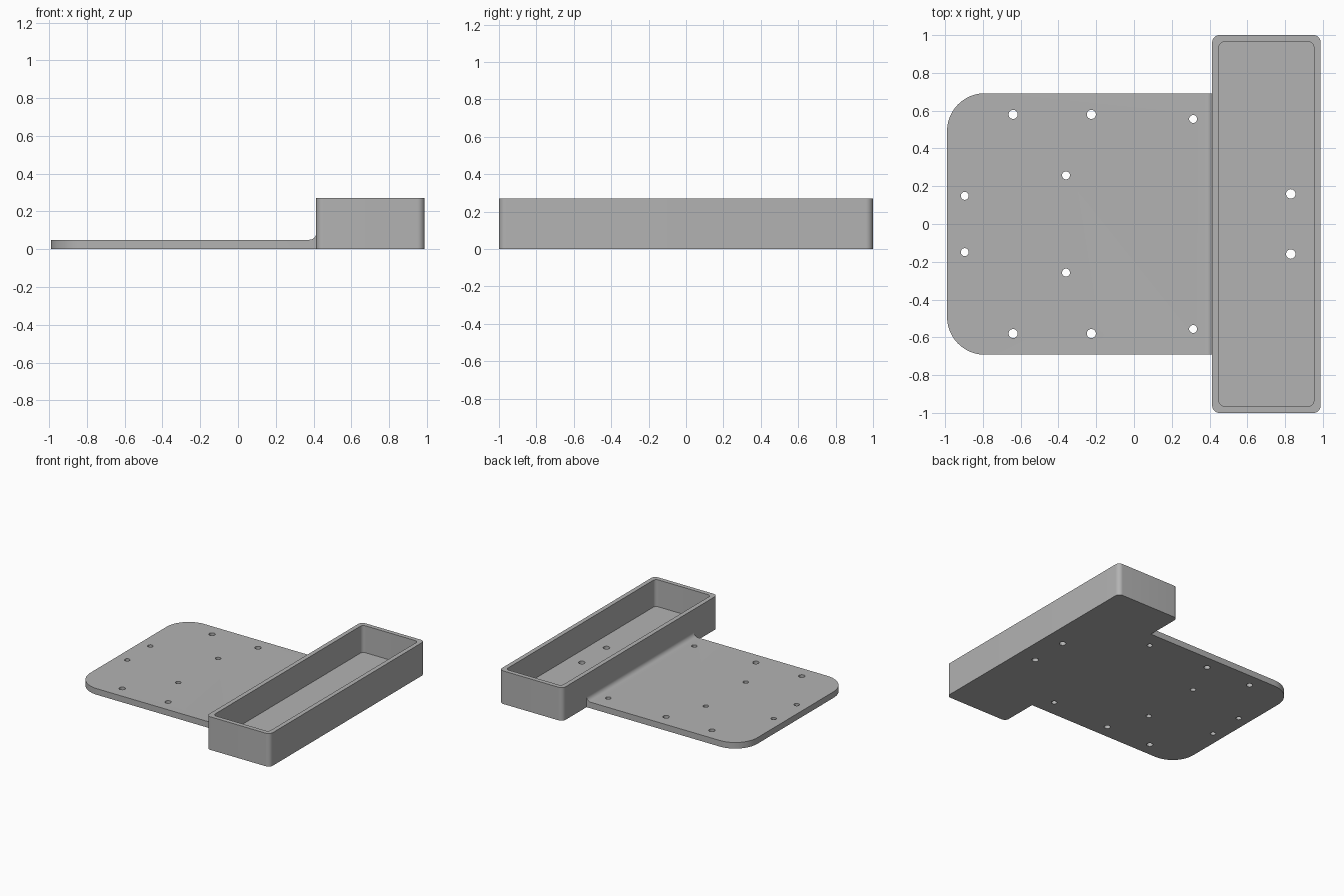
import bpy, bmesh, math
from mathutils import Matrix

if "Cube" in bpy.data.objects:
    bpy.data.objects.remove(bpy.data.objects["Cube"])

grey = bpy.data.materials.new("plain grey")
grey.use_nodes = True
colour = (0.45, 0.45, 0.45, 1)
grey.diffuse_color = colour
grey.node_tree.nodes["Principled BSDF"].inputs["Base Color"].default_value = colour

LEFT, JOIN, RIGHT = -0.99, 0.414, 0.988
PLATE_Y, THICK, HEIGHT, WALL = 0.692, 0.05, 0.27, 0.036


def finish(name, bm):
    bmesh.ops.recalc_face_normals(bm, faces=bm.faces)
    mesh = bpy.data.meshes.new(name)
    bm.to_mesh(mesh)
    bm.free()
    mesh.materials.append(grey)
    obj = bpy.data.objects.new(name, mesh)
    bpy.context.collection.objects.link(obj)
    return obj


def round_uprights(bm, radius, test=lambda x: True):
    edges = [e for e in bm.edges
             if abs(e.verts[0].co.z - e.verts[1].co.z) > 0.01
             and (e.verts[0].co - e.verts[1].co).xy.length < 1e-5
             and test(e.verts[0].co.x)]
    bmesh.ops.bevel(bm, geom=edges, offset=radius, segments=12,
                    profile=0.5, affect='EDGES')


def rounded_box(name, x0, x1, half_y, z0, z1, radius):
    bm = bmesh.new()
    place = Matrix.Translation(((x0 + x1) / 2, 0, (z0 + z1) / 2))
    size = Matrix.Diagonal((x1 - x0, 2 * half_y, z1 - z0, 1))
    bmesh.ops.create_cube(bm, size=1, matrix=place @ size)
    round_uprights(bm, radius)
    return finish(name, bm)


def cut(target, cutter):
    mod = target.modifiers.new(cutter.name, 'BOOLEAN')
    mod.operation, mod.solver, mod.object = 'DIFFERENCE', 'EXACT', cutter
    bpy.context.view_layer.objects.active = target
    bpy.ops.object.modifier_apply(modifier=mod.name)


# Base plate: side profile with a fillet against the tray, extruded across
FILLET = 0.036
profile = [(JOIN, 0), (LEFT, 0), (LEFT, THICK)]
for i in range(9):
    a = math.pi / 2 * i / 8
    profile.append((JOIN - FILLET + FILLET * math.sin(a),
                    THICK + FILLET - FILLET * math.cos(a)))
bm = bmesh.new()
side = bm.faces.new([bm.verts.new((x, -PLATE_Y, z)) for x, z in profile])
moved = bmesh.ops.extrude_face_region(bm, geom=[side], use_keep_orig=True)
bmesh.ops.translate(bm, vec=(0, 2 * PLATE_Y, 0),
                    verts=[v for v in moved["geom"] if isinstance(v, bmesh.types.BMVert)])
round_uprights(bm, 0.2, lambda x: x < LEFT + 0.01)
plate = finish("base_plate", bm)

# Open tray
tray = rounded_box("tray", JOIN, RIGHT, 1, 0, HEIGHT, 0.038)
cavity = rounded_box("tray_cavity_cutter", JOIN + WALL, RIGHT - WALL, 1 - WALL,
                     THICK, HEIGHT + 0.1, 0.028)
cut(tray, cavity)

# Mirrored pairs of screw holes: x, y, radius
plate_holes = [(-0.64, 0.58, 0.024), (-0.226, 0.58, 0.024), (0.313, 0.556, 0.021),
               (-0.36, 0.257, 0.021), (-0.896, 0.149, 0.021)]
tray_holes = [(0.83, 0.159, 0.025)]


def hole_cutter(name, holes):
    bm = bmesh.new()
    for x, y, r in holes:
        for s in (-1, 1):
            bmesh.ops.create_cone(bm, cap_ends=True, segments=32, radius1=r, radius2=r,
                                  depth=0.3, matrix=Matrix.Translation((x, s * y, 0)))
    return finish(name, bm)


cutters = [cavity]
for part, holes in ((plate, plate_holes), (tray, tray_holes)):
    cutter = hole_cutter(part.name + "_hole_cutter", holes)
    cut(part, cutter)
    cutters.append(cutter)
for c in cutters:
    bpy.data.objects.remove(c)

# Smooth the rounded corners, keep the flat edges crisp
for part in (plate, tray):
    bpy.ops.object.select_all(action='DESELECT')
    part.select_set(True)
    bpy.context.view_layer.objects.active = part
    bpy.ops.object.shade_smooth_by_angle(angle=math.radians(30))
